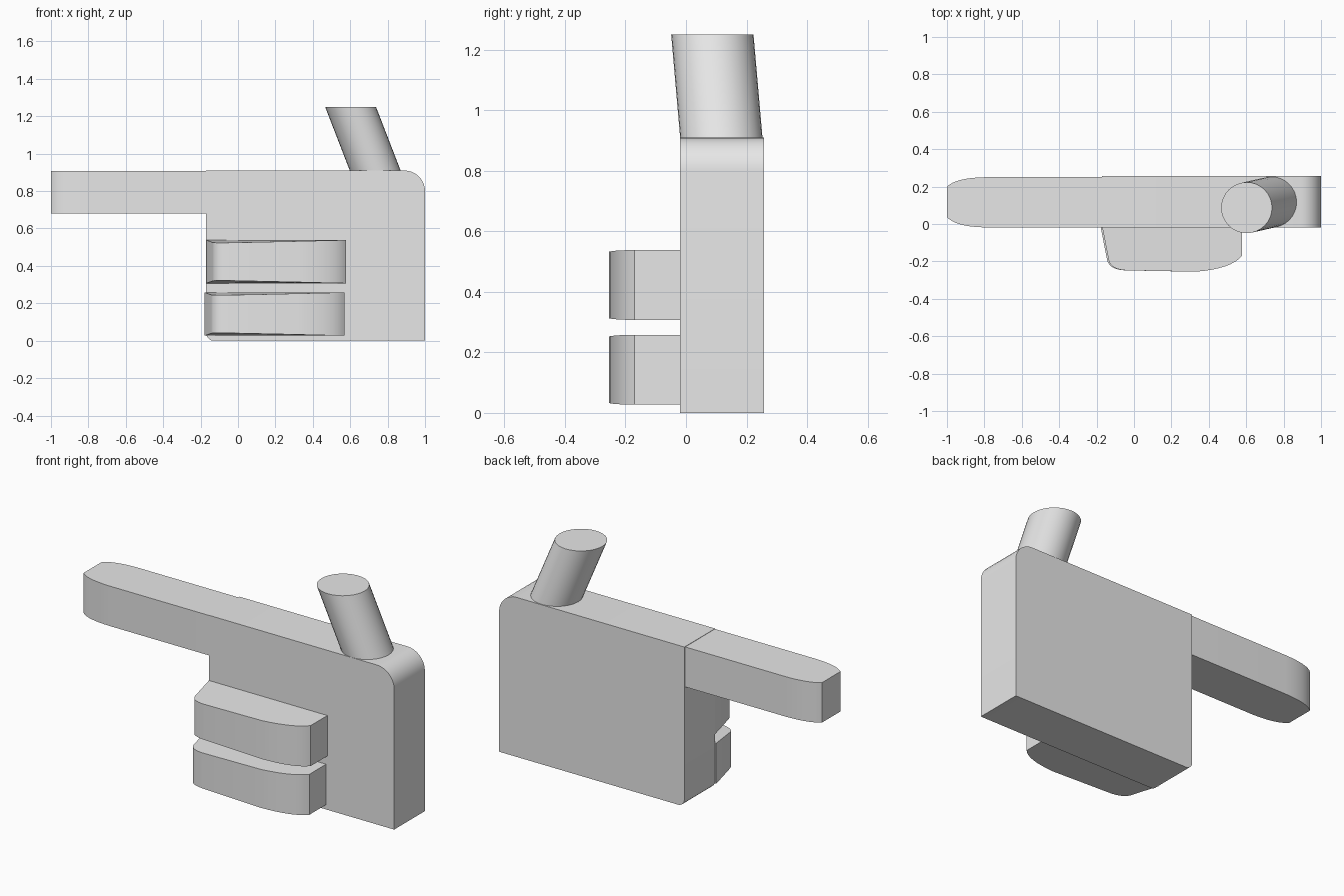
import bpy, bmesh, math
from mathutils import Vector

cube = bpy.data.objects.get("Cube")
if cube:
    bpy.data.objects.remove(cube, do_unlink=True)

grey = bpy.data.materials.new("plain grey")
grey.use_nodes = True
grey.diffuse_color = (0.8, 0.8, 0.8, 1)
grey.node_tree.nodes["Principled BSDF"].inputs["Base Color"].default_value = (0.8, 0.8, 0.8, 1)


def curve(a, b, c, steps=8):
    """Points of a rounded corner from a to c, pulled towards b."""
    a, b, c = Vector(a), Vector(b), Vector(c)
    ts = [i / steps for i in range(steps + 1)]
    return [tuple(a * (1 - t) ** 2 + b * 2 * t * (1 - t) + c * t * t) for t in ts]


def arc(cx, cy, radius, start, end, steps=8):
    angles = [math.radians(start + (end - start) * i / steps) for i in range(steps + 1)]
    return [(cx + radius * math.cos(a), cy + radius * math.sin(a)) for a in angles]


def loft(name, bottom, top):
    """Solid between two matching 3D outlines."""
    bm = bmesh.new()
    low = [bm.verts.new(p) for p in bottom]
    high = [bm.verts.new(p) for p in top]
    bm.faces.new(low)
    bm.faces.new(high)
    for i in range(len(low)):
        j = (i + 1) % len(low)
        bm.faces.new((low[i], low[j], high[j], high[i]))
    bmesh.ops.recalc_face_normals(bm, faces=bm.faces[:])
    mesh = bpy.data.meshes.new(name)
    bm.to_mesh(mesh)
    bm.free()
    mesh.materials.append(grey)
    obj = bpy.data.objects.new(name, mesh)
    bpy.context.collection.objects.link(obj)
    bpy.ops.object.select_all(action="DESELECT")
    obj.select_set(True)
    bpy.context.view_layer.objects.active = obj
    bpy.ops.object.shade_smooth_by_angle(angle=math.radians(30))
    return obj


# Palm: slab with a rounded wrist corner and a small lower corner
side = [(1, 0)] + arc(0.89, 0.80, 0.11, 0, 90) + [(-0.17, 0.91)]
side += arc(-0.13, 0.04, 0.04, 180, 270, 5)
loft("palm", [(x, -0.02, z) for x, z in side], [(x, 0.257, z) for x, z in side])

# Pointing finger: bar with a blunt rounded tip
plan = [(-0.17, -0.018), (-0.17, 0.25)]
plan += curve((-0.8, 0.25), (-0.95, 0.247), (-1, 0.2))
plan += curve((-1, 0.036), (-0.95, -0.015), (-0.8, -0.018))
loft("pointing_finger", [(x, y, 0.68) for x, y in plan], [(x, y, 0.908) for x, y in plan])

# Folded fingers: curled blocks narrowing towards the fingertip
fold = [(0.578, -0.018), (-0.17, -0.018)]
fold += curve((-0.135, -0.195), (-0.122, -0.244), (-0.04, -0.248))
fold += curve((0.33, -0.255), (0.52, -0.24), (0.578, -0.17))


def inset(x, y):
    return 0.016 * (-y - 0.018) / 0.23 * (0.578 - x) / 0.7


for name, shift, base in (("upper_folded_finger", 0, 0.307), ("lower_folded_finger", -0.008, 0.027)):
    loft(name,
         [(x + shift, y, base + inset(x, y)) for x, y in fold],
         [(x + shift, y, base + 0.231 - inset(x, y)) for x, y in fold])

# Thumb: leaning cylinder with level ends
loft("thumb",
     [(x, y, 0.906) for x, y in arc(0.735, 0.117, 0.136, 0, 348.75, 31)],
     [(x, y, 1.25) for x, y in arc(0.602, 0.087, 0.136, 0, 348.75, 31)])
